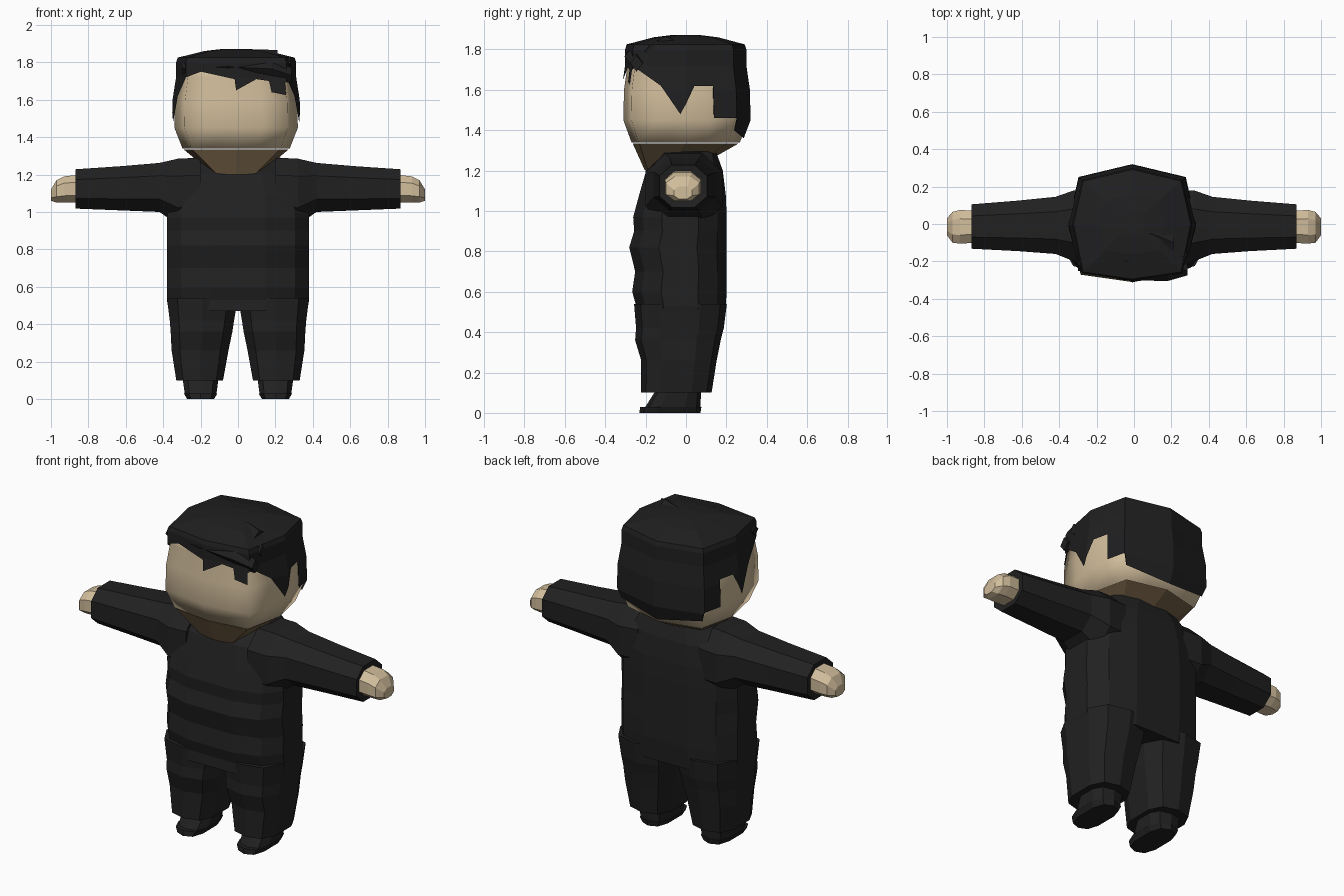
import bpy, bmesh, math
from mathutils import Vector

if "Cube" in bpy.data.objects:
    bpy.data.objects.remove(bpy.data.objects["Cube"])


def material(name, rgb):
    m = bpy.data.materials.new(name)
    m.diffuse_color = (*rgb, 1)
    m.use_nodes = True
    m.node_tree.nodes["Principled BSDF"].inputs["Base Color"].default_value = m.diffuse_color
    return m


BLACK = material("black cloth", (0.015, 0.015, 0.015))
HAIR = material("black hair", (0.014, 0.014, 0.015))
SKIN = material("skin", (0.64, 0.51, 0.33))
BROWN = material("shaded neck", (0.17, 0.115, 0.06))


def loft(name, rings, mat, caps=(True, True), smooth=False):
    """Skin a list of equal-length closed rings into one object."""
    bm = bmesh.new()
    vs = [[bm.verts.new(p) for p in r] for r in rings]
    n = len(rings[0])
    for a, b in zip(vs, vs[1:]):
        for i in range(n):
            j = (i + 1) % n
            bm.faces.new((a[i], a[j], b[j], b[i]))
    if caps[0]:
        bm.faces.new(vs[0][::-1])
    if caps[1]:
        bm.faces.new(vs[-1])
    bmesh.ops.remove_doubles(bm, verts=bm.verts, dist=0.0005)
    if all(caps):
        bmesh.ops.recalc_face_normals(bm, faces=bm.faces)
    for f in bm.faces:
        f.smooth = smooth
    me = bpy.data.meshes.new(name)
    bm.to_mesh(me)
    bm.free()
    me.materials.append(mat)
    ob = bpy.data.objects.new(name, me)
    bpy.context.collection.objects.link(ob)
    return ob


def unit(n, p):
    """Superellipse ring of n points, half a step off the axes."""
    out = []
    for i in range(n):
        a = 2 * math.pi * (i + 0.5) / n
        c, s = math.cos(a), math.sin(a)
        out.append((math.copysign(abs(c) ** (2 / p), c),
                    math.copysign(abs(s) ** (2 / p), s)))
    return out


def level(z, cx, hx, y0, y1, n=10, p=2.8):
    """Horizontal ring from centre, half width and y range."""
    return [(cx + hx * u / unit(n, p)[0][0], (y0 + y1) / 2 + (y1 - y0) / 2 * v / 0.99, z)
            for u, v in unit(n, p)]


def upright(x, y0, y1, z0, z1, n=8, p=2.4):
    """Ring across the arm, in the yz plane."""
    k = unit(n, p)[0][0]
    return [(x, (y0 + y1) / 2 + (y1 - y0) / 2 * u / k, (z0 + z1) / 2 + (z1 - z0) / 2 * v / k)
            for u, v in unit(n, p)]


# Torso, with shallow cloth folds down the front
torso = [(0.47, .37, -.255, .195), (0.53, .38, -.25, .2), (0.60, .38, -.27, .205),
         (0.70, .38, -.255, .205), (0.82, .38, -.285, .205), (0.90, .38, -.26, .205),
         (0.97, .38, -.265, .205), (1.08, .37, -.235, .2), (1.2, .33, -.2, .185),
         (1.295, .22, -.09, .15)]
loft("torso", [level(z, 0, h, a, b, 12) for z, h, a, b in torso], BLACK)

for s, side in ((-1, "left"), (1, "right")):
    # Trouser leg with a turned-in hem
    leg = [(0.10, .205, .10, -.19, .10), (0.10, .205, .125, -.22, .125),
           (0.26, .203, .152, -.22, .15), (0.36, .195, .165, -.25, .17),
           (0.42, .193, .172, -.245, .185), (0.54, .19, .19, -.255, .2)]
    loft(side + "_leg", [level(z, s * x, h, a, b) for z, x, h, a, b in leg], BLACK)
    # Shoe: sole and sloping upper
    shoe = [(0, .2, .072, -.23, .07), (.03, .2, .09, -.225, .075),
            (.03, .2, .085, -.2, .07), (.14, .2, .1, -.13, .075)]
    loft(side + "_shoe", [level(z, s * x, h, a, b) for z, x, h, a, b in shoe], BLACK)
    # Sleeve, from shoulder to cuff
    arm = [(.2, -.2, .17, .93, 1.29), (.32, -.2, .18, .93, 1.285),
           (.42, -.16, .145, 1.0, 1.262), (.62, -.145, .125, 1.008, 1.245),
           (.87, -.132, .105, 1.018, 1.228), (.865, -.105, .078, 1.045, 1.2)]
    loft(side + "_sleeve", [upright(s * x, *r) for x, *r in arm], BLACK)
    # Mitten hand
    hand = [(.84, -.1, .07, 1.05, 1.2), (.93, -.105, .075, 1.05, 1.19),
            (.97, -.1, .065, 1.05, 1.17), (1.0, -.06, .03, 1.06, 1.12)]
    loft(side + "_hand", [upright(s * x, *r) for x, *r in hand], SKIN)

# Head cross-section: octagon addressed by t = 0..8 (0 front, 2 right, 4 back)
OCT = [(0, -.315), (.28, -.275), (.335, 0), (.28, .245), (0, .312),
       (-.28, .245), (-.335, 0), (-.28, -.275)]
PROFILE = [(1.2, .36), (1.34, .87), (1.45, 1.0), (1.6, .99), (1.72, .935),
           (1.8, .935), (1.825, .91), (1.86, .5), (1.872, .2)]


def lerp(table, x):
    for (x0, y0), (x1, y1) in zip(table, table[1:]):
        if x <= x1:
            return y0 + (y1 - y0) * max(0, x - x0) / max(1e-6, x1 - x0)
    return table[-1][1]


def head_point(t, z, k=1.0, dy=0.0):
    i = int(t) % 8
    p = Vector(OCT[i]).lerp(Vector(OCT[(i + 1) % 8]), t - int(t)) * lerp(PROFILE, z) * k
    return (p.x - .01, p.y + dy, z)


def head_ring(z, k=1.0, dy=0.0):
    return [head_point(i / 2, z, k, dy) for i in range(16)]


# Head and the tapering underside of the jaw
loft("head", [head_ring(z, .985) for z in (1.34, 1.45, 1.6, 1.72, 1.79)], SKIN, smooth=True)
loft("jaw_underside", [head_ring(1.2, 1, -.09), head_ring(1.335, .985)], BROWN)

# Hair: a shell over the head whose lower edge follows a hairline z(t)
side_line = [(1.05, 1.71), (1.55, 1.62), (1.9, 1.48), (2.0, 1.53), (2.17, 1.62),
             (2.54, 1.62), (2.55, 1.46), (3, 1.46), (3.02, 1.40)]
hairline = [(0, 1.65), (.4, 1.71), (.65, 1.70), (.68, 1.64), (.95, 1.625), (.96, 1.69),
            (1.0, 1.7)] + side_line + [(4, 1.36)]
hairline += [(8 - t, z) for t, z in reversed(side_line)]
hairline += [(7, 1.72), (7.3, 1.75), (7.97, 1.71)]
rows = (1.34, 1.45, 1.6, 1.72, 1.8, 1.825, 1.86, 1.872)
loft("hair", [[head_point(t, max(r, z), 1.025) for t, z in hairline] for r in rows],
     HAIR, caps=(False, True))


def lock(name, path):
    """Swept tuft: path of (x, y, z, half depth, half height)."""
    loft(name, [[(x, y - d, z), (x, y, z + h), (x, y + d, z), (x, y, z - h)]
                for x, y, z, d, h in path], HAIR)


# Swept fringe locks
lock("fringe_lock", [(-.3, -.22, 1.77, .03, .03), (-.05, -.265, 1.775, .035, .05),
                     (.18, -.255, 1.765, .05, .06), (.285, -.245, 1.73, .03, .04)])
lock("side_lock", [(-.05, -.2, 1.82, .06, .03), (.15, -.19, 1.815, .07, .03),
                   (.28, -.17, 1.79, .03, .035)])
lock("crown_lock", [(-.02, -.02, 1.855, .04, .012), (.12, -.06, 1.845, .05, .024),
                    (.21, -.1, 1.835, .06, .03)])
